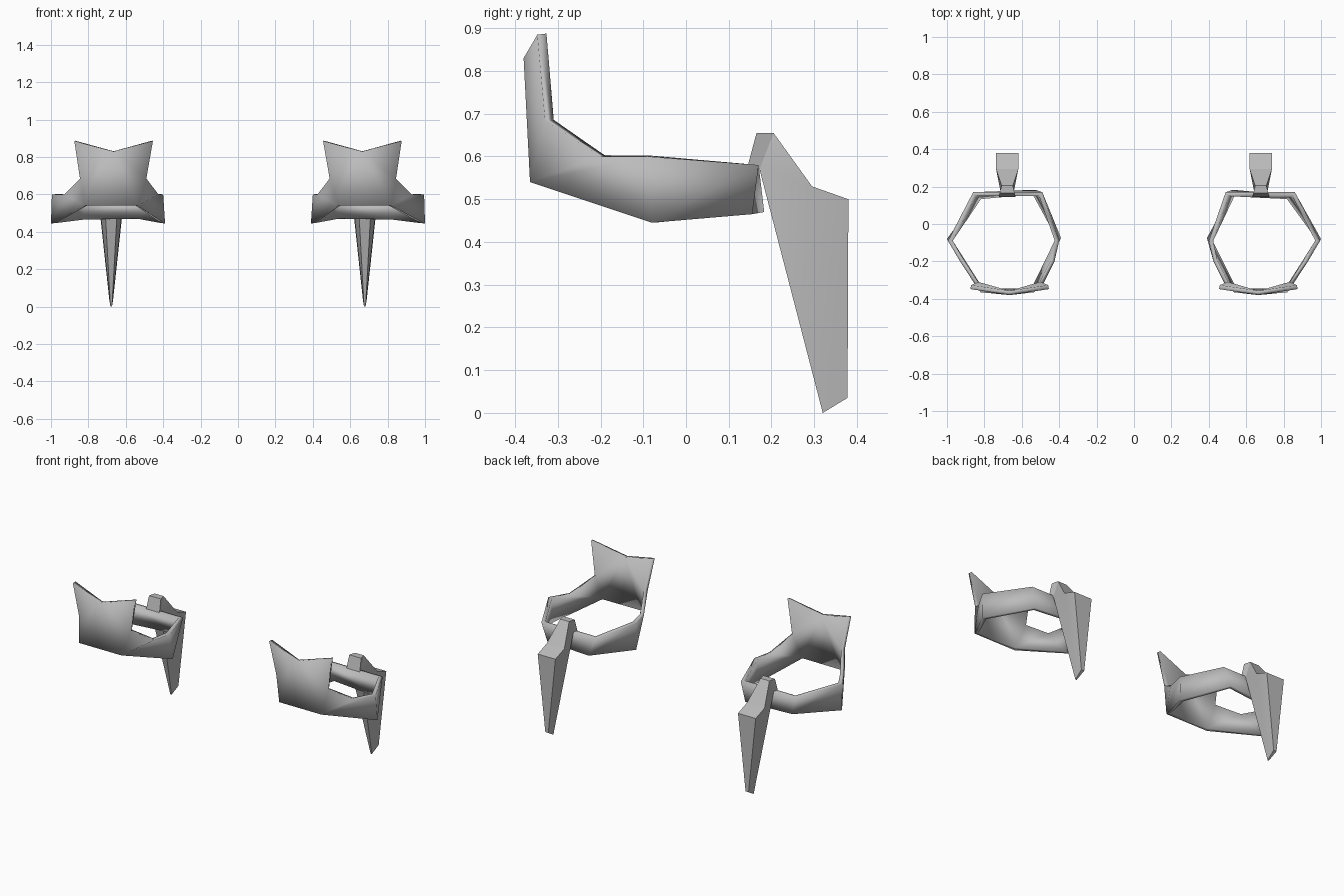
import bpy
import bmesh
from mathutils import Vector

cube = bpy.data.objects.get("Cube")
if cube:
    bpy.data.objects.remove(cube, do_unlink=True)

# Single plain grey
grey = bpy.data.materials.new("plain_grey")
grey.use_nodes = True
colour = (0.5, 0.5, 0.5, 1)
grey.diffuse_color = colour
grey.node_tree.nodes["Principled BSDF"].inputs["Base Color"].default_value = colour


def build(name, points, faces, side, smooth_angle):
    """Make a mesh for one side; side -1 mirrors it across x."""
    bm = bmesh.new()
    verts = [bm.verts.new((side * p[0], p[1], p[2])) for p in points]
    for face in faces:
        order = face if side > 0 else face[::-1]
        bm.faces.new([verts[i] for i in order])
    mesh = bpy.data.meshes.new(name)
    bm.to_mesh(mesh)
    bm.free()
    mesh.materials.append(grey)
    obj = bpy.data.objects.new(name, mesh)
    bpy.context.collection.objects.link(obj)
    bpy.ops.object.select_all(action='DESELECT')
    obj.select_set(True)
    bpy.context.view_layer.objects.active = obj
    bpy.ops.object.shade_smooth_by_angle(angle=smooth_angle)
    return obj


# Cuff corners: bottom rim, top rim, then the flared front plate
cuff_points = {
    "front_in": (0.535, -0.365, 0.54), "front_out": (0.82, -0.365, 0.54),
    "low_out": (1.0, -0.08, 0.445), "low_back_out": (0.83, 0.155, 0.465),
    "low_back_in": (0.53, 0.183, 0.47), "low_in": (0.39, -0.075, 0.445),
    "rim_out": (0.93, -0.2, 0.6), "top_out": (0.995, -0.09, 0.6),
    "top_back_out": (0.86, 0.17, 0.58), "top_back_in": (0.49, 0.17, 0.58),
    "top_in": (0.4, -0.09, 0.6), "rim_in": (0.425, -0.2, 0.6),
    "waist_out": (0.845, -0.33, 0.685), "waist_in": (0.49, -0.33, 0.685),
    "tip_out": (0.875, -0.348, 0.885), "tip_in": (0.455, -0.348, 0.885),
    "crest": (0.665, -0.38, 0.83),
}
cuff_faces = [
    "front_in front_out crest",
    "front_out waist_out crest", "waist_out tip_out crest",
    "waist_in front_in crest", "tip_in waist_in crest",
    "front_out rim_out waist_out", "rim_in front_in waist_in",
    "front_out low_out top_out rim_out", "low_in front_in rim_in top_in",
    "low_out low_back_out top_back_out top_out",
    "low_back_out low_back_in top_back_in top_back_out",
    "low_back_in low_in top_in top_back_in",
]
names = list(cuff_points)
cuff_index = [[names.index(n) for n in f.split()] for f in cuff_faces]

# Spike side profile: y, z, half width
profile = [
    (0.145, 0.58, 0.045), (0.165, 0.655, 0.04), (0.205, 0.655, 0.03),
    (0.295, 0.53, 0.06), (0.38, 0.5, 0.06), (0.378, 0.035, 0.01),
    (0.32, 0.0, 0.004), (0.172, 0.57, 0.035),
]
spike_x = 0.678
count = len(profile)
spike_points = [Vector((spike_x + s * w, y, z)) for s in (1, -1) for y, z, w in profile]
cheek = [(0, 7, 2, 1), (7, 3, 2), (7, 6, 3), (6, 5, 4, 3)]
spike_faces = list(cheek)
spike_faces += [tuple(i + count for i in reversed(f)) for f in cheek]
for i in range(count):
    j = (i + 1) % count
    spike_faces.append((i, j, j + count, i + count))

for label, side in (("left", 1), ("right", -1)):
    # Cuff band with inward wall thickness
    cuff = build(label + "_cuff", list(cuff_points.values()), cuff_index, side, 0.5)
    wall = cuff.modifiers.new("wall", 'SOLIDIFY')
    wall.thickness = 0.022
    wall.offset = -1
    wall.use_even_offset = True
    # Hanging spike at the back
    build(label + "_back_spike", spike_points, spike_faces, side, 0.3)
